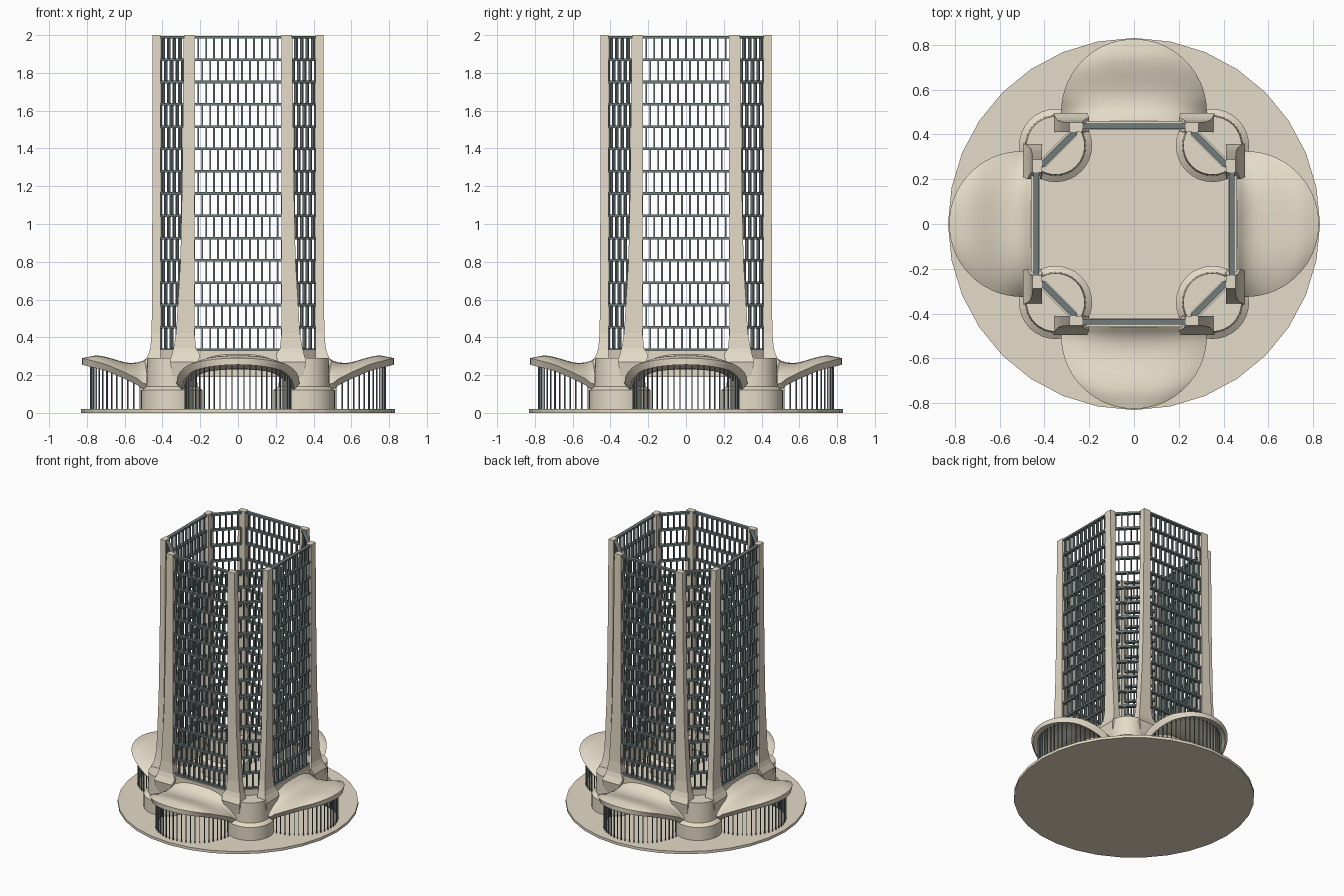
import bpy, bmesh, math
from mathutils import Vector, Matrix

if "Cube" in bpy.data.objects:
    bpy.data.objects.remove(bpy.data.objects["Cube"])


def material(name, col):
    m = bpy.data.materials.new(name)
    m.diffuse_color = (*col, 1)
    m.use_nodes = True
    m.node_tree.nodes["Principled BSDF"].inputs["Base Color"].default_value = m.diffuse_color
    return m


STONE = material("stone", (0.78, 0.71, 0.57))
METAL = material("dark_metal", (0.16, 0.20, 0.20))


def four_sides(name, bm, mat, smooth=False):
    """Place one side's mesh at all four quarter turns."""
    bmesh.ops.recalc_face_normals(bm, faces=bm.faces)
    me = bpy.data.meshes.new(name)
    bm.to_mesh(me)
    bm.free()
    me.materials.append(mat)
    if smooth:
        me.shade_smooth()
        me.set_sharp_from_angle(angle=math.radians(30))
    for i, side in enumerate(("front", "right", "back", "left")):
        ob = bpy.data.objects.new(f"{side}_{name}", me)
        ob.rotation_euler.z = i * math.pi / 2
        bpy.context.collection.objects.link(ob)


def box(bm, c, size, ang=0):
    m = Matrix.Translation(c) @ Matrix.Rotation(ang, 4, 'Z') @ Matrix.Diagonal((*size, 1))
    bmesh.ops.create_cube(bm, size=1, matrix=m)


def loft(bm, rings, caps=True):
    vs = [[bm.verts.new(p) for p in r] for r in rings]
    n = len(vs[0])
    for a, b in zip(vs, vs[1:]):
        for i in range(n):
            bm.faces.new((a[i], a[(i + 1) % n], b[(i + 1) % n], b[i]))
    if caps:
        bm.faces.new(vs[0])
        bm.faces.new(vs[-1])


def interp(pts, x):
    for (x0, y0), (x1, y1) in zip(pts, pts[1:]):
        if x <= x1:
            return y0 + (y1 - y0) * (x - x0) / (x1 - x0)
    return pts[-1][1]


# Base disc
bpy.ops.mesh.primitive_cylinder_add(vertices=32, radius=0.83, depth=0.02, location=(0, 0, 0.01))
base = bpy.context.object
base.name = "base_disc"
base.data.materials.append(STONE)

# Canopy shell: d is the distance out from the centre, u runs across the width
CENTRE = [(.43, .335), (.46, .31), (.5, .277), (.55, .262), (.6, .268),
          (.65, .282), (.7, .297), (.75, .305), (.825, .29)]
EDGE = [(.43, .15), (.5, .155), (.52, .175), (.6, .215), (.7, .258), (.825, .29)]
R = 0.325


def half_width(d):
    return R if d < .5 else math.sqrt(max(R * R - (d - .5) ** 2, 0))


def shell_z(d, u):
    f = min(abs(u), 1) ** 3
    return interp(CENTRE, d) * (1 - f) + interp(EDGE, d) * f


bm = bmesh.new()
ds = [.43, .445, .46, .48] + [.5 + R * math.sin(math.radians(a)) for a in range(0, 91, 6)]
us = [math.sin(math.pi / 2 * k / 12) for k in range(-12, 13)]
rows = [[bm.verts.new((u * half_width(d), -d, shell_z(d, u))) for u in us] for d in ds]
for a, b in zip(rows, rows[1:]):
    for i in range(len(us) - 1):
        bm.faces.new((a[i], a[i + 1], b[i + 1], b[i]))
bmesh.ops.remove_doubles(bm, verts=bm.verts, dist=1e-5)
bottom = bmesh.ops.duplicate(bm, geom=bm.verts[:] + bm.edges[:] + bm.faces[:])
pairs = bottom["vert_map"]
rim = [e for e in bm.edges if e.is_boundary and e not in set(bottom["geom"])]
for e in rim:
    a, b = e.verts
    bm.faces.new((a, b, pairs[b], pairs[a]))
for v in [g for g in bottom["geom"] if isinstance(g, bmesh.types.BMVert)]:
    v.co.x *= .91
    v.co.z -= .035
four_sides("canopy", bm, STONE, True)

# Glazing bars under the canopy
bm = bmesh.new()
for k in range(27):
    t = math.radians(-86 + 172 * k / 26)
    x, d = .28 * math.sin(t), .5 + .28 * math.cos(t)
    top = shell_z(d, x / (.91 * half_width(d))) - .03
    box(bm, (x, -d, (top + .02) / 2), (.005, .008, top - .02), t)
four_sides("canopy_glazing_bars", bm, METAL)

# Wall beam below each facade
bm = bmesh.new()
box(bm, (0, -.44, .26), (.56, .04, .14))
four_sides("facade_beam", bm, STONE)

# Tapered columns with flared feet: z, inner x, outer x, inner d, outer d
bm = bmesh.new()
COL = [(.15, .27, .34, .40, .475), (.27, .21, .36, .41, .495), (.31, .20, .35, .41, .475),
       (.34, .222, .342, .41, .465), (.42, .23, .328, .41, .457), (.8, .23, .305, .41, .455),
       (1.2, .23, .296, .41, .453), (2.0, .23, .287, .41, .452)]
for s in (-1, 1):
    loft(bm, [[(s * a, -p, z), (s * b, -p, z), (s * b, -q, z), (s * a, -q, z)]
              for z, a, b, p, q in COL])
four_sides("column_pair", bm, STONE)

# Corner drums
bm = bmesh.new()
loft(bm, [[(.35 + r * math.cos(k * math.pi / 16), -.35 + r * math.sin(k * math.pi / 16), z)
           for k in range(32)]
          for r, z in ((.163, .02), (.163, .12), (.135, .14), (.13, .29))])
four_sides("corner_drum", bm, STONE, True)

# Corner sill
bm = bmesh.new()
box(bm, (.338, -.338, .305), (.20, .04, .06), math.pi / 4)
four_sides("corner_sill", bm, STONE)


# Window screens: floor beams with staggered mullions between
def screen(bm, p0, p1, n):
    p0, p1 = Vector(p0), Vector(p1)
    mid, span = (p0 + p1) / 2, p1 - p0
    ang, step = math.atan2(span.y, span.x), (1.988 - .335) / 14
    for i in range(15):
        z = .335 + i * step
        box(bm, (*mid, z), (span.length, .026, .014), ang)
        if i == 14:
            break
        for k in range(n + 1):
            f = (k + (.5 if i % 2 else 0)) / n
            if f <= 1:
                box(bm, (*(p0 + span * f), z + step / 2), (.009, .018, step), ang)


bm = bmesh.new()
screen(bm, (-.232, -.436), (.232, -.436), 11)
four_sides("facade_screen", bm, METAL)
bm = bmesh.new()
screen(bm, (.262, -.412), (.412, -.262), 5)
four_sides("corner_screen", bm, METAL)
